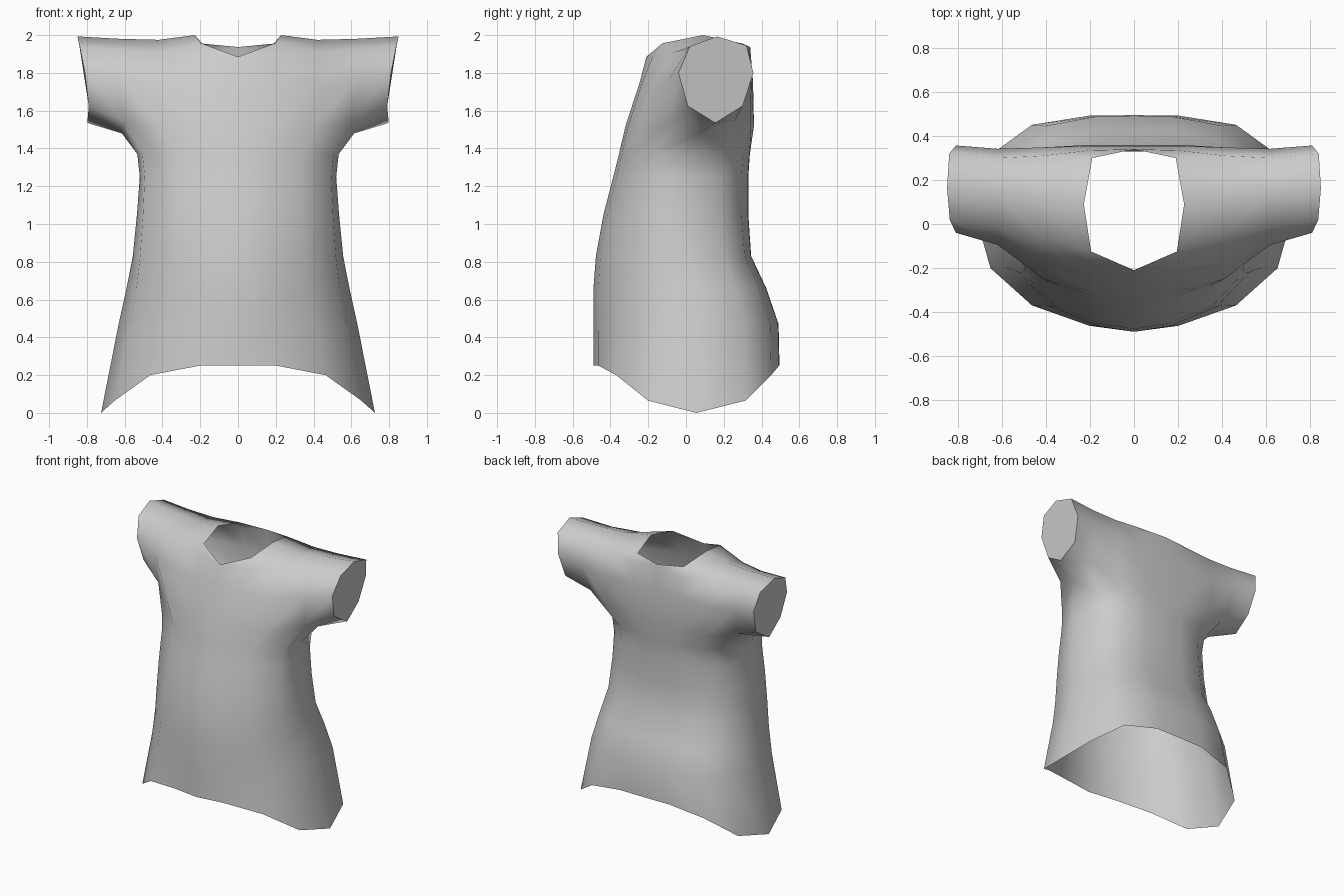
import bpy, bmesh

if "Cube" in bpy.data.objects:
    bpy.data.objects.remove(bpy.data.objects["Cube"])

bm = bmesh.new()


def verts(points):
    return [bm.verts.new(p) for p in points]


def strip(a, b):
    # quads between two equally long rows
    for i in range(len(a) - 1):
        bm.faces.new((a[i], a[i + 1], b[i + 1], b[i]))


# Half cross-section of the body, front centre -> side -> back centre
FY = [-1, -.95, -.78, -.47, 0, .59, .9, .995, 1]
HEM = [.25, .25, .2, .065, 0, .065, .2, .25, .25]


def body_ring(z, width, front, back, side, corner):
    fx = [0, .28, .64, corner, 1, .9, .64, .28, 0]
    pts = []
    for i in range(9):
        depth = side - front if FY[i] < 0 else back - side
        pts.append((fx[i] * width, side + FY[i] * depth, z[i]))
    return verts(pts)


# Body from the curved hem up to below the arms
rows = [body_ring(HEM, .725, -.49, .495, .055, .9)]
for z, w, f, b, s, c in [(.47, .632, -.49, .49, .05, .9), (.66, .59, -.49, .425, .03, .91),
                         (.83, .557, -.477, .345, .0, .93), (1.05, .535, -.437, .33, -.025, .94),
                         (1.25, .52, -.385, .33, -.03, .95), (1.37, .533, -.355, .338, -.02, .95)]:
    rows.append(body_ring([z] * 9, w, f, b, s, c))
for a, b in zip(rows, rows[1:]):
    strip(a, b)
top = rows[-1]

# Armhole ring: underarm, front low / mid / high, shoulder, back high / mid / low
arm = verts([(.615, .07, 1.48), (.605, -.08, 1.54), (.62, -.095, 1.76), (.62, -.01, 1.92),
             (.62, .14, 1.98), (.62, .30, 1.94), (.62, .342, 1.76), (.61, .26, 1.55)])
shoulder, neck_side = verts([(.42, .11, 1.975), (.228, .09, 2.0)])


def panel(low, mid, high, neck, ring, arm_side):
    # chest or back panel between the body, armhole and neck
    lo, mi, hi = verts(low), verts(mid), verts(high)
    nk = bm.verts.new(neck)
    strip(ring, lo + [arm_side[0], arm[0]])
    strip(lo + [arm_side[0]], mi + [arm_side[1]])
    strip(mi + [arm_side[1]], hi + [arm_side[2]])
    bm.faces.new((hi[2], arm_side[2], arm[4], shoulder))
    bm.faces.new((hi[0], hi[1], nk))
    bm.faces.new((hi[1], hi[2], nk))
    bm.faces.new((nk, hi[2], shoulder, neck_side))


panel([(0, -.32, 1.52), (.2, -.305, 1.52), (.41, -.25, 1.51)],
      [(0, -.245, 1.75), (.2, -.232, 1.75), (.42, -.175, 1.74)],
      [(0, -.21, 1.885), (.2, -.175, 1.89), (.42, -.07, 1.91)],
      (.195, -.125, 1.957), top[:5], arm[1:4])
panel([(0, .36, 1.52), (.2, .36, 1.52), (.41, .345, 1.51)],
      [(0, .355, 1.75), (.2, .355, 1.75), (.42, .348, 1.74)],
      [(0, .34, 1.937), (.2, .335, 1.9), (.42, .31, 1.93)],
      (.19, .30, 1.955), top[:3:-1], arm[:4:-1])

# Sleeve with closed, slightly bowed end
cuff = verts([(.798, .155, 1.535), (.79, .01, 1.625), (.81, -.04, 1.8), (.838, .02, 1.94),
              (.85, .165, 1.993), (.84, .32, 1.945), (.81, .357, 1.8), (.79, .30, 1.625)])
strip(arm + arm[:1], cuff + cuff[:1])
cap = bm.faces.new(cuff)
for e in cap.edges:
    e.smooth = False

bmesh.ops.recalc_face_normals(bm, faces=bm.faces)
mesh = bpy.data.meshes.new("shirt")
bm.to_mesh(mesh)
bm.free()
for p in mesh.polygons:
    p.use_smooth = True
shirt = bpy.data.objects.new("shirt", mesh)
bpy.context.collection.objects.link(shirt)

# Mirrored to the other side
mirror = shirt.modifiers.new("mirror", 'MIRROR')
mirror.use_clip = True
